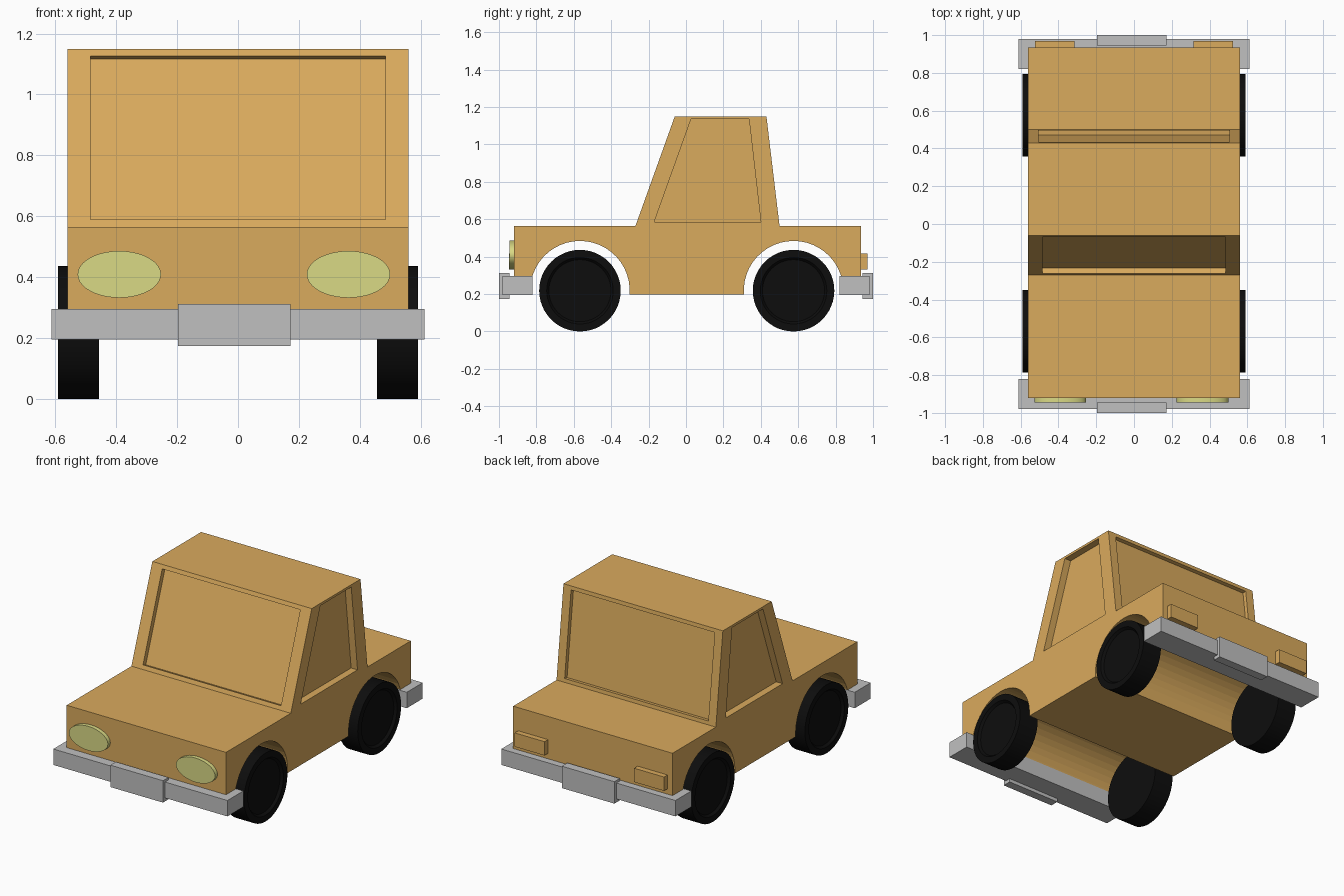
import bpy, bmesh, math
from mathutils import Matrix, Vector

if "Cube" in bpy.data.objects:
    bpy.data.objects.remove(bpy.data.objects["Cube"])


def material(name, rgb):
    m = bpy.data.materials.new(name)
    m.diffuse_color = (*rgb, 1)
    m.use_nodes = True
    m.node_tree.nodes["Principled BSDF"].inputs["Base Color"].default_value = m.diffuse_color
    return m


PAINT = material("amber_paint", (0.70, 0.405, 0.11))
METAL = material("grey_metal", (0.53, 0.53, 0.53))
GLASS = material("pale_yellow_lens", (0.70, 0.70, 0.235))
RUBBER = material("black_rubber", (0.004, 0.004, 0.004))


def finish(name, bm, mat):
    bmesh.ops.recalc_face_normals(bm, faces=bm.faces[:])
    me = bpy.data.meshes.new(name)
    bm.to_mesh(me)
    bm.free()
    ob = bpy.data.objects.new(name, me)
    bpy.context.collection.objects.link(ob)
    me.materials.append(mat)
    return ob


def prism(name, profile, x0, x1, mat):
    """Extrude a (y, z) outline along x."""
    bm = bmesh.new()
    face = bm.faces.new([bm.verts.new((x0, y, z)) for y, z in profile])
    geo = bmesh.ops.extrude_face_region(bm, geom=[face])["geom"]
    verts = [g for g in geo if isinstance(g, bmesh.types.BMVert)]
    bmesh.ops.translate(bm, vec=(x1 - x0, 0, 0), verts=verts)
    return finish(name, bm, mat)


def box(name, x0, x1, y0, y1, z0, z1, mat):
    return prism(name, [(y0, z0), (y1, z0), (y1, z1), (y0, z1)], x0, x1, mat)


def smooth(ob):
    bpy.ops.object.select_all(action='DESELECT')
    ob.select_set(True)
    bpy.context.view_layer.objects.active = ob
    bpy.ops.object.shade_smooth_by_angle(angle=math.radians(30))


def cut(target, cutter):
    """Subtract the cutter and remove it."""
    cutter.hide_render = True
    mod = target.modifiers.new("cut", 'BOOLEAN')
    mod.operation = 'DIFFERENCE'
    mod.solver = 'EXACT'
    mod.object = cutter
    bpy.context.view_layer.objects.active = target
    bpy.ops.object.modifier_apply(modifier=mod.name)
    bpy.data.objects.remove(cutter)


# Body: side outline with two wheel arches
W, FLOOR, AXLE, ARCH = 0.56, 0.198, 0.218, 0.266
FRONT_Y, REAR_Y = -0.567, 0.575


def arch(cy, n=24):
    a0 = math.asin((FLOOR - AXLE) / ARCH)
    pts = []
    for i in range(n + 1):
        a = a0 + (math.pi - 2 * a0) * i / n
        pts.append((cy + ARCH * math.cos(a), AXLE + ARCH * math.sin(a)))
    return pts


outline = [(0.935, FLOOR), (0.935, 0.565), (0.5, 0.565), (0.43, 1.15),
           (-0.06, 1.15), (-0.27, 0.565), (-0.92, 0.565), (-0.92, FLOOR)]
outline += arch(FRONT_Y)[::-1] + arch(REAR_Y)[::-1]
body = prism("body", outline, -W, W, PAINT)


# Recessed front and rear windows, cut square to their sloping panels
def sloped_window(name, base, top, z0, z1, half_width, depth):
    base, top = Vector(base), Vector(top)
    a = base.lerp(top, (z0 - base.y) / (top.y - base.y))
    b = base.lerp(top, (z1 - base.y) / (top.y - base.y))
    d = (top - base).normalized()
    inward = Vector((d.y, -d.x))
    if inward.x * base.x > 0:
        inward = -inward
    pts = [a - inward * 0.05, a + inward * depth, b + inward * depth, b - inward * 0.05]
    cut(body, prism(name, pts, -half_width, half_width, PAINT))


sloped_window("windshield_cutter", (-0.27, 0.565), (-0.06, 1.15), 0.59, 1.126, 0.485, 0.03)
sloped_window("rear_window_cutter", (0.5, 0.565), (0.43, 1.15), 0.588, 1.126, 0.505, 0.025)

# Recessed side windows
side_window = [(-0.17, 0.585), (0.40, 0.585), (0.337, 1.135), (0.027, 1.135)]
for s in (-1, 1):
    x0, x1 = sorted((s * (W - 0.045), s * (W + 0.1)))
    cut(body, prism("side_window_cutter", side_window, x0, x1, PAINT))

# Wheels with a shallow recessed hub on the outer side
for label, cy in (("front", FRONT_Y), ("rear", REAR_Y)):
    for side, s in (("left", -1), ("right", 1)):
        bm = bmesh.new()
        mat = Matrix.Translation((s * 0.524, cy, AXLE)) @ Matrix.Rotation(math.pi / 2, 4, 'Y')
        bmesh.ops.create_cone(bm, cap_ends=True, segments=48, radius1=0.218,
                              radius2=0.218, depth=0.135, matrix=mat)
        bm.normal_update()
        cap = [f for f in bm.faces if f.normal.x * s > 0.9]
        bmesh.ops.inset_individual(bm, faces=cap, thickness=0.04, depth=0)
        bmesh.ops.inset_individual(bm, faces=cap, thickness=0.012, depth=-0.015)
        smooth(finish(f"{label}_{side}_wheel", bm, RUBBER))

# Oval headlights
for side, cx in (("left", -0.39), ("right", 0.363)):
    bm = bmesh.new()
    mat = (Matrix.Translation((cx, -0.93, 0.409)) @ Matrix.Diagonal((0.137, 1, 0.077, 1))
           @ Matrix.Rotation(math.pi / 2, 4, 'X'))
    bmesh.ops.create_cone(bm, cap_ends=True, segments=40, radius1=1, radius2=1,
                          depth=0.03, matrix=mat)
    smooth(finish(f"{side}_headlight", bm, GLASS))

# Tail lights
for side, s in (("left", -1), ("right", 1)):
    x0, x1 = sorted((s * 0.315, s * 0.525))
    box(f"{side}_tail_light", x0, x1, 0.92, 0.97, 0.33, 0.418, PAINT)

# Bumpers with a raised centre plate
for label, s in (("front", -1), ("rear", 1)):
    y0, y1 = sorted((s * 0.82, s * 0.98))
    box(f"{label}_bumper", -0.612, 0.612, y0, y1, 0.195, 0.296, METAL)
    y0, y1 = sorted((s * 0.945, s * 1.0))
    box(f"{label}_bumper_plate", -0.197, 0.173, y0, y1, 0.173, 0.312, METAL)
